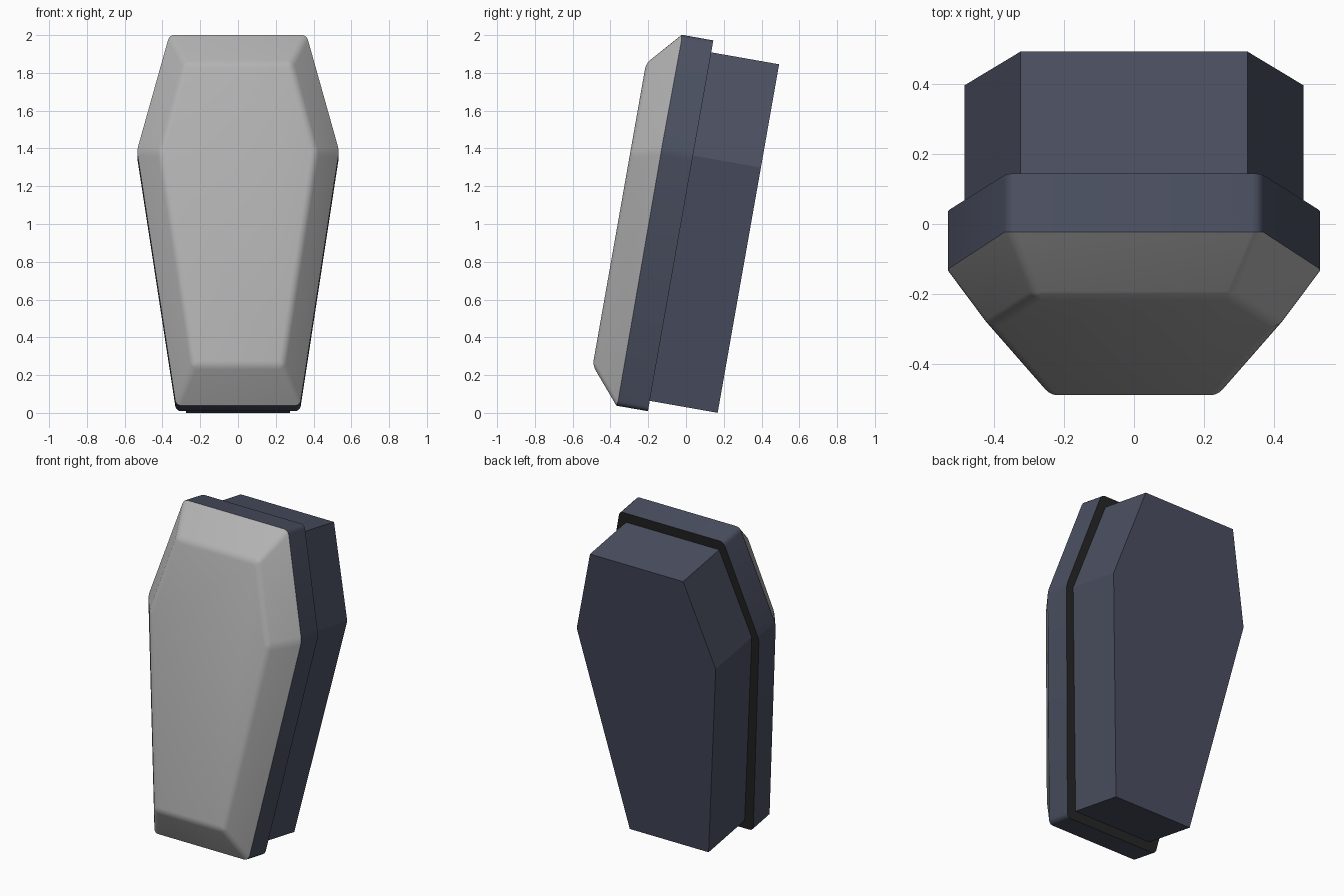
import bpy
import bmesh
import math

cube = bpy.data.objects.get("Cube")
if cube:
    bpy.data.objects.remove(cube, do_unlink=True)


def make_material(name, rgb):
    mat = bpy.data.materials.new(name)
    mat.use_nodes = True
    mat.diffuse_color = (*rgb, 1)
    bsdf = next(n for n in mat.node_tree.nodes if n.type == 'BSDF_PRINCIPLED')
    bsdf.inputs["Base Color"].default_value = (*rgb, 1)
    return mat


navy = make_material("navy", (0.07, 0.08, 0.12))
grey = make_material("light grey", (0.45, 0.45, 0.45))
black = make_material("black", (0.02, 0.02, 0.02))

TILT = math.radians(-10)   # leaning back


def outline(foot, shoulder, head):
    """Six-sided outline from (half width, height) at three levels."""
    right = [foot, shoulder, head]
    return [(-x, z) for x, z in right] + [(x, z) for x, z in reversed(right)]


def loft(rings):
    """Closed solid through (depth, outline) rings, front to back."""
    bm = bmesh.new()
    loops = [[bm.verts.new((x, depth, z)) for x, z in pts] for depth, pts in rings]
    for a, b in zip(loops, loops[1:]):
        for i in range(6):
            j = (i + 1) % 6
            bm.faces.new((a[i], a[j], b[j], b[i]))
    bm.faces.new(loops[0])
    bm.faces.new(loops[-1])
    bmesh.ops.recalc_face_normals(bm, faces=bm.faces)
    return bm


def finish(bm, name, mats):
    mesh = bpy.data.meshes.new(name)
    bm.to_mesh(mesh)
    bm.free()
    for m in mats:
        mesh.materials.append(m)
    ob = bpy.data.objects.new(name, mesh)
    ob.rotation_euler.x = TILT
    bpy.context.collection.objects.link(ob)
    return ob


# Box: plain sharp-edged body
box = outline((0.275, 0.0295), (0.485, 1.348), (0.325, 1.903))
finish(loft([(-0.21, box), (0.165, box)]), "coffin_box", [navy])

# Lid: upright rim with a sloped, raised front panel
BACK, RIM, FRONT = -0.20, -0.37, -0.53
rim = outline((0.328, -0.026), (0.535, 1.345), (0.363, 1.967))
panel = outline((0.238, 0.162), (0.412, 1.305), (0.283, 1.785))
bm = loft([(FRONT, panel), (RIM, rim), (BACK, rim)])

# Soften the corners and panel border, keep both rim borders crisp
soft = [e for e in bm.edges
        if not any(all(abs(v.co.y - d) < 1e-4 for v in e.verts) for d in (BACK, RIM))]
bmesh.ops.bevel(bm, geom=soft, offset=0.025, segments=3, profile=0.5, affect='EDGES')

# Grey front, navy rim, black underside lip
for f in bm.faces:
    y = f.calc_center_median().y
    f.material_index = 1 if y < RIM - 0.002 else 2 if y > BACK - 0.002 else 0
lid = finish(bm, "coffin_lid", [navy, grey, black])

bpy.ops.object.select_all(action='DESELECT')
lid.select_set(True)
bpy.context.view_layer.objects.active = lid
bpy.ops.object.shade_smooth_by_angle(angle=math.radians(30))
